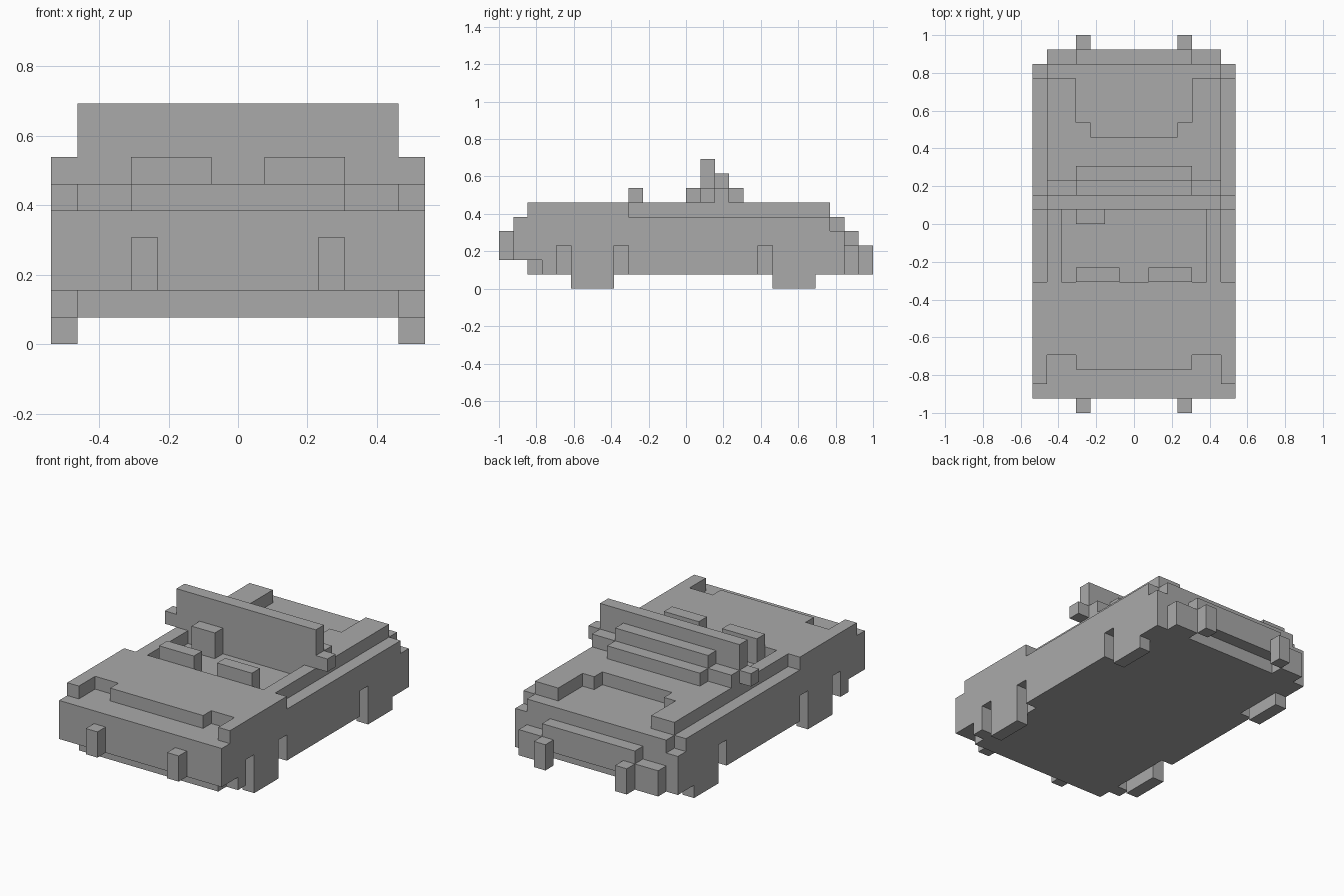
import bpy
import bmesh
from mathutils import Vector

U = 2 / 26  # one block of the grid

if "Cube" in bpy.data.objects:
    bpy.data.objects.remove(bpy.data.objects["Cube"], do_unlink=True)

grey = bpy.data.materials.new("mid_grey")
grey.use_nodes = True
COLOUR = (0.4, 0.4, 0.4, 1)
grey.diffuse_color = COLOUR
bsdf = next(n for n in grey.node_tree.nodes if n.type == "BSDF_PRINCIPLED")
bsdf.inputs["Base Color"].default_value = COLOUR


def prism(name, outline, start, end, axis):
    """Extrude a flat outline along x (side profile) or z (plan)."""
    bm = bmesh.new()
    if axis == "x":
        points = [Vector((start, a, b)) for a, b in outline]
        step = Vector((end - start, 0, 0))
    else:
        points = [Vector((a, b, start)) for a, b in outline]
        step = Vector((0, 0, end - start))
    face = bm.faces.new([bm.verts.new(p * U) for p in points])
    grown = bmesh.ops.extrude_face_region(bm, geom=[face], use_keep_orig=True)
    moved = [g for g in grown["geom"] if isinstance(g, bmesh.types.BMVert)]
    bmesh.ops.translate(bm, verts=moved, vec=step * U)
    bmesh.ops.recalc_face_normals(bm, faces=bm.faces[:])
    mesh = bpy.data.meshes.new(name)
    bm.to_mesh(mesh)
    bm.free()
    mesh.materials.append(grey)
    obj = bpy.data.objects.new(name, mesh)
    bpy.context.collection.objects.link(obj)
    return obj


def box(name, x, y, z):
    outline = [(x[0], y[0]), (x[1], y[0]), (x[1], y[1]), (x[0], y[1])]
    return prism(name, outline, z[0], z[1], "z")


def pair(name, x, y, z):
    box("left_" + name, x, y, z)
    box("right_" + name, (-x[1], -x[0]), y, z)


def mirrored(half):
    return half + [(-x, y) for x, y in reversed(half)]


# Lower body between the side panels
prism("lower_body", [(-12, 2), (-11, 2), (-11, 1), (11, 1), (11, 5), (-12, 5)],
      -6, 6, "x")

# Side panels with wheels and wheel arch gaps
panel = [(-12, 2), (-10, 2), (-10, 1), (-9, 1), (-9, 3), (-8, 3), (-8, 0),
         (-5, 0), (-5, 3), (-4, 3), (-4, 1), (5, 1), (5, 3), (6, 3), (6, 0),
         (9, 0), (9, 1), (11, 1), (11, 4), (10, 4), (10, 5), (-4, 5),
         (-4, 6), (-11, 6), (-11, 5), (-12, 5)]
prism("left_side_panel", panel, 6, 7, "x")
prism("right_side_panel", panel, -7, -6, "x")

# Upper deck around the open cabin
prism("front_deck", mirrored([(4, -10), (4, -9), (6, -9), (6, -4)]), 5, 6, "z")
prism("rear_deck", mirrored([(6, 1), (6, 10), (4, 10), (4, 7), (3, 7), (3, 6)]),
      5, 6, "z")
pair("cabin_rail", (5, 6), (-4, 1), (5, 6))

# Cabin fittings
pair("seat", (1, 4), (-4, -3), (5, 7))
box("steering_block", (-4, -2), (0, 1), (5, 7))

# Windscreen, its stepped support and mirrors
box("windscreen", (-6, 6), (1, 2), (6, 9))
box("windscreen_base", (-6, 6), (2, 3), (6, 7))
box("support_upper", (-4, 4), (2, 3), (7, 8))
box("support_lower", (-4, 4), (3, 4), (6, 7))
pair("mirror", (6, 7), (1, 2), (6, 7))

# Front lamps, rear plate, rear corner blocks and exhausts
pair("front_lamp", (3, 4), (-13, -12), (2, 4))
box("rear_plate", (-4, 4), (11, 12), (2, 4))
pair("rear_corner", (4, 6), (11, 12), (1, 3))
pair("exhaust", (3, 4), (12, 13), (1, 3))
